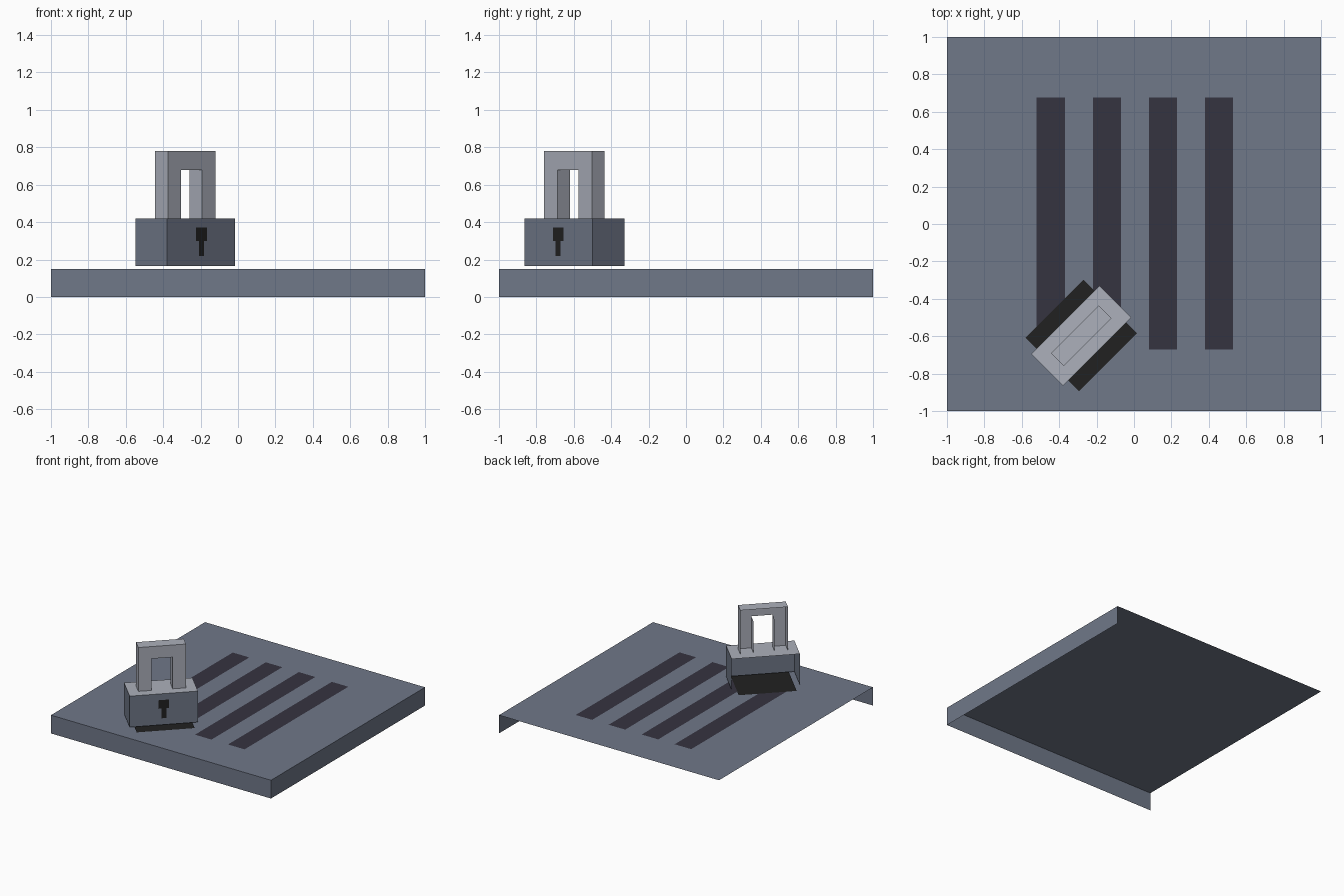
import bpy, bmesh, math
from mathutils import Matrix

if "Cube" in bpy.data.objects:
    bpy.data.objects.remove(bpy.data.objects["Cube"])


def material(name, rgb):
    m = bpy.data.materials.new(name)
    lin = [c / 12.92 if c <= 0.04045 else ((c + 0.055) / 1.055) ** 2.4 for c in (v / 255 for v in rgb)]
    m.diffuse_color = (*lin, 1)
    m.use_nodes = True
    m.node_tree.nodes["Principled BSDF"].inputs["Base Color"].default_value = m.diffuse_color
    return m


slate = material("slate", (112, 120, 137))
steel = material("light_steel", (172, 176, 187))
dark = material("dark_slot", (53, 51, 64))
black = material("black", (33, 33, 33))

# The lock is turned 45 degrees on the slab
LOCK = Matrix.Translation((-0.282, -0.597, 0)) @ Matrix.Rotation(math.radians(45), 4, 'Z')


def shell(name, boxes, mats, matrix=Matrix(), top_mat=0):
    """Open boxes: each is (x0, x1, y0, y1, z0, z1, sides to keep)."""
    bm = bmesh.new()
    for x0, x1, y0, y1, z0, z1, sides in boxes:
        quads = {
            'top': ((x0, y0, z1), (x1, y0, z1), (x1, y1, z1), (x0, y1, z1)),
            'front': ((x0, y0, z0), (x1, y0, z0), (x1, y0, z1), (x0, y0, z1)),
            'right': ((x1, y0, z0), (x1, y1, z0), (x1, y1, z1), (x1, y0, z1)),
            'left': ((x0, y1, z0), (x0, y0, z0), (x0, y0, z1), (x0, y1, z1)),
        }
        for side in sides.split():
            f = bm.faces.new([bm.verts.new(p) for p in quads[side]])
            f.material_index = top_mat if side == 'top' else 0
    bmesh.ops.remove_doubles(bm, verts=bm.verts, dist=1e-5)
    mesh = bpy.data.meshes.new(name)
    bm.to_mesh(mesh)
    bm.free()
    for m in mats:
        mesh.materials.append(m)
    ob = bpy.data.objects.new(name, mesh)
    ob.matrix_world = matrix
    bpy.context.collection.objects.link(ob)
    return ob


# Ground slab: top with front and right skirts
shell("slab", [(-1, 1, -1, 1, 0, 0.15, 'top front right')], [slate])

# Four dark grate slots
for i in range(4):
    x = -0.445 + 0.3 * i
    shell(f"slot_{i + 1}", [(x - 0.075, x + 0.075, -0.672, 0.675, 0.15, 0.153, 'top')], [dark])

# Black sheet under the lock
shell("lock_base", [(-0.219, 0.219, -0.202, 0.202, 0.15, 0.157, 'top')], [black], LOCK)

# Lock body, open at the back, with a steel top
shell("lock_body", [(-0.258, 0.258, -0.12, 0.12, 0.165, 0.42, 'top front left right')],
      [slate, steel], LOCK, top_mat=1)

# Shackle: two legs and a crossbar, open at the back
shell("shackle", [
    (-0.18, -0.08, -0.048, 0.048, 0.42, 0.68, 'front left right'),
    (0.08, 0.18, -0.048, 0.048, 0.42, 0.68, 'front left right'),
    (-0.18, 0.18, -0.048, 0.048, 0.68, 0.78, 'top front left right'),
], [steel], LOCK)

# Keyhole plate: square head and narrow stem
shell("keyhole", [
    (-0.04, 0.04, -0.123, -0.12, 0.30, 0.37, 'front'),
    (-0.019, 0.019, -0.123, -0.12, 0.22, 0.30, 'front'),
], [black], LOCK)
